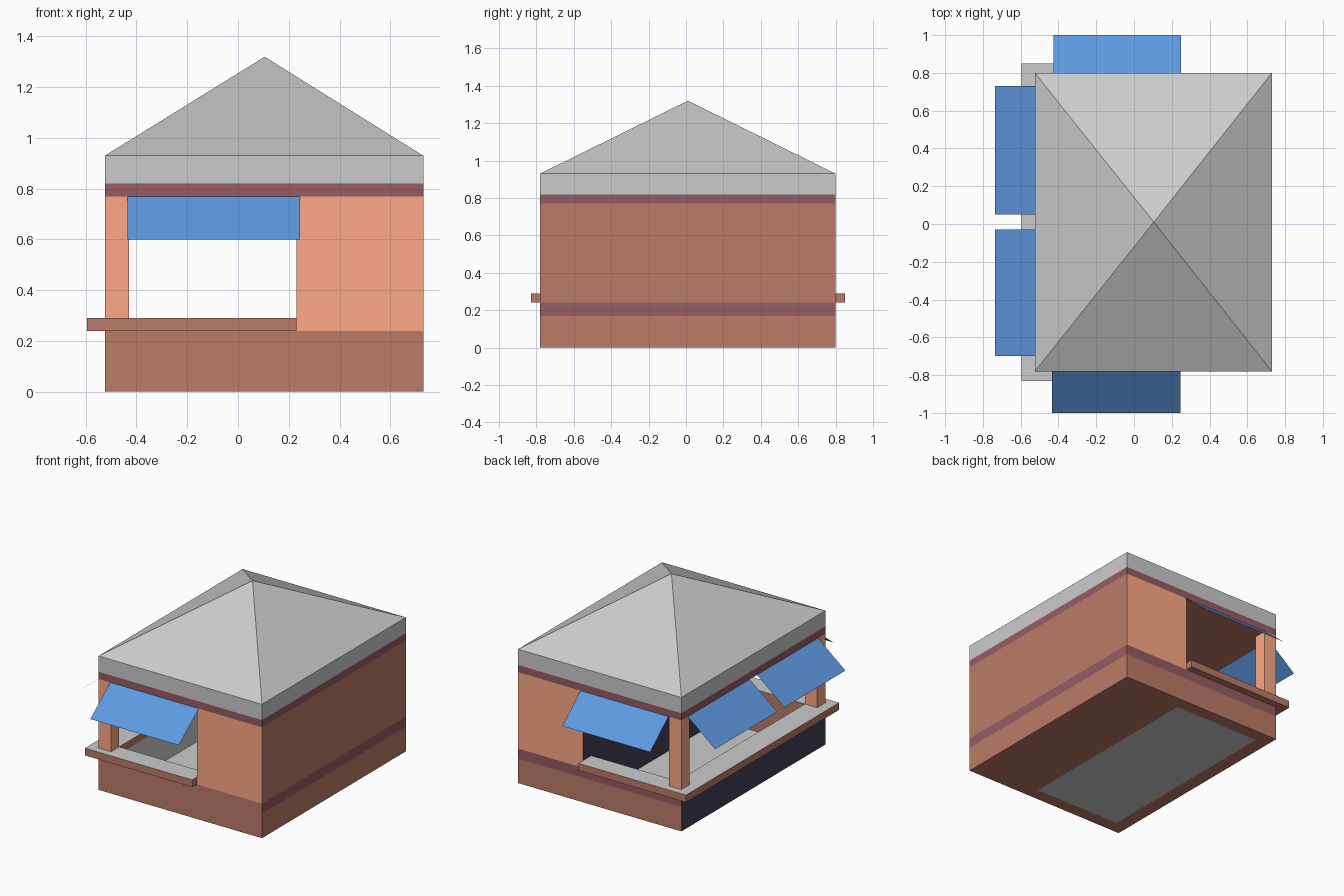
import bpy, bmesh

if "Cube" in bpy.data.objects:
    bpy.data.objects.remove(bpy.data.objects["Cube"])


def material(name, r, g, b):
    m = bpy.data.materials.new(name)
    m.diffuse_color = [(c / 255) ** 2.2 for c in (r, g, b)] + [1]
    m.use_nodes = True
    m.node_tree.nodes["Principled BSDF"].inputs["Base Color"].default_value = m.diffuse_color
    return m


BRICK = material("brick", 186, 122, 103)
ORANGE = material("orange_plaster", 255, 167, 133)
BAND = material("plum_band", 149, 93, 99)
BLUE = material("blue_cloth", 95, 153, 226)
DARK = material("dark_wall", 68, 65, 85)
GREY = material("grey_floor", 204, 204, 204)


def build(name, verts, faces, paint=None, fix_normals=False):
    """Mesh object; paint(normal, centre) gives each face its material."""
    bm = bmesh.new()
    vs = [bm.verts.new(v) for v in verts]
    for f in faces:
        bm.faces.new([vs[i] for i in f])
    bmesh.ops.remove_doubles(bm, verts=bm.verts, dist=1e-5)
    if fix_normals:
        bmesh.ops.recalc_face_normals(bm, faces=bm.faces)
    bm.normal_update()
    me = bpy.data.meshes.new(name)
    if paint:
        slots = []
        for f in bm.faces:
            m = paint(f.normal, f.calc_center_median())
            if m not in slots:
                slots.append(m)
                me.materials.append(m)
            f.material_index = slots.index(m)
        bmesh.ops.dissolve_limit(bm, angle_limit=0.01, verts=bm.verts,
                                 edges=bm.edges, delimit={'MATERIAL'})
    bm.to_mesh(me)
    bm.free()
    ob = bpy.data.objects.new(name, me)
    bpy.context.collection.objects.link(ob)
    return ob


# Stall body as a coarse grid of solid cells
XS = [-0.525, -0.43, 0.23, 0.73]
YS = [-0.78, -0.69, 0.71, 0.80]
ZS = [0, 0.17, 0.24, 0.77, 0.82]


def solid(i, j, k):
    if not (0 <= i < 3 and 0 <= j < 3 and 0 <= k < 4):
        return False
    if k == 3 or i == 2:              # ceiling slab, solid back room
        return True
    if k == 2:                        # corner posts
        return i == 0 and j != 1
    return not (i == 1 and j == 1)    # low wall around the floor


def layer(name, k, paint):
    """One storey of the body, with only its exposed faces."""
    verts, faces = [], []
    axes = (XS, YS, ZS)
    for i in range(3):
        for j in range(3):
            if not solid(i, j, k):
                continue
            cell = (i, j, k)
            for ax in range(3):
                for s in (0, 1):
                    n = list(cell)
                    n[ax] += 2 * s - 1
                    if solid(*n):
                        continue
                    u, w = (ax + 1) % 3, (ax + 2) % 3
                    loop = [(0, 0), (1, 0), (1, 1), (0, 1)]
                    base = len(verts)
                    for a, b in (loop if s else loop[::-1]):
                        p = [0, 0, 0]
                        p[ax] = axes[ax][cell[ax] + s]
                        p[u] = axes[u][cell[u] + a]
                        p[w] = axes[w][cell[w] + b]
                        verts.append(p)
                    faces.append(range(base, base + 4))
    build(name, verts, faces, paint)


def low_paint(outer):
    def paint(n, c):
        inside = XS[0] < c.x < XS[3] and YS[0] < c.y < YS[3]
        if abs(n.z) > 0.5:
            return BRICK
        if inside and n.x > 0.5:
            return GREY
        if inside and n.x < -0.5:
            return DARK
        return BRICK if inside else outer
    return paint


def wall_paint(n, c):
    if n.x > 0.5 and c.x > 0.5:
        return BRICK
    if n.x < -0.5 and c.x > 0:
        return DARK
    return ORANGE


layer("plinth_wall", 0, low_paint(BRICK))
layer("lower_band", 1, low_paint(BAND))
layer("wall_and_corner_posts", 2, wall_paint)
layer("upper_band", 3, lambda n, c: BRICK if abs(n.z) > 0.5 else BAND)

# Floor
build("floor", [(x, y, 0) for x, y in ((XS[1], YS[1]), (XS[2], YS[1]),
                                       (XS[2], YS[2]), (XS[1], YS[2]))],
      [(0, 1, 2, 3)], lambda n, c: GREY)

# U-shaped counter
plan = [(0.23, -0.83), (0.23, -0.69), (-0.43, -0.69), (-0.43, 0.71),
        (0.23, 0.71), (0.23, 0.85), (-0.595, 0.85), (-0.595, -0.83)]
N = len(plan)
build("counter", [(x, y, z) for z in (0.24, 0.29) for x, y in plan],
      [range(N), range(N, 2 * N)] +
      [(i, (i + 1) % N, (i + 1) % N + N, i + N) for i in range(N)],
      lambda n, c: GREY if n.z > 0.5 else BRICK, True)

# Hipped roof with a straight fascia
rim = [(XS[0], YS[0]), (XS[3], YS[0]), (XS[3], YS[3]), (XS[0], YS[3])]
build("roof", [(x, y, z) for z in (0.82, 0.93) for x, y in rim] + [(0.105, 0.01, 1.32)],
      [(3, 2, 1, 0)] +
      [(i, (i + 1) % 4, (i + 1) % 4 + 4, i + 4) for i in range(4)] +
      [(i + 4, (i + 1) % 4 + 4, 8) for i in range(4)])


# Sloping cloth awnings: inner edge to outer edge
def awning(name, a, b, c, d):
    ob = build(name, [(*a, 0.77), (*b, 0.77), (*c, 0.60), (*d, 0.60)],
               [(0, 1, 2, 3)], lambda n, c: BLUE)
    if ob.data.polygons[0].normal.z < 0:
        ob.data.flip_normals()


for name, y, out, x0, x1 in (("front_awning", -0.78, -1.0, -0.435, 0.245),
                             ("back_awning", 0.80, 1.0, -0.425, 0.25)):
    awning(name, (x0, y), (x1, y), (x1, out), (x0, out))
for name, y0, y1 in (("left_awning_front", -0.70, -0.03),
                     ("left_awning_back", 0.05, 0.73)):
    awning(name, (-0.525, y0), (-0.525, y1), (-0.735, y1), (-0.735, y0))
